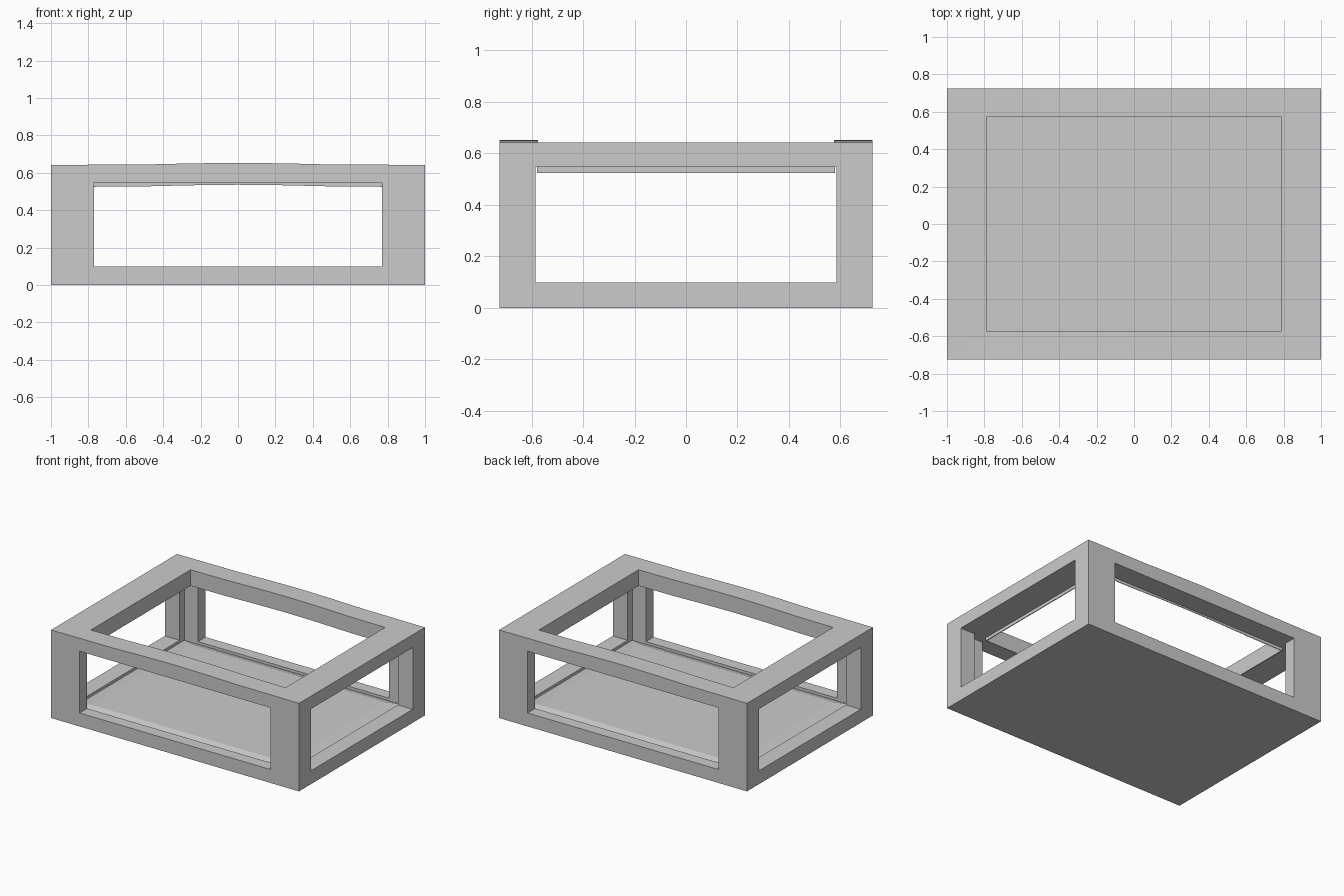
import bpy, bmesh

if "Cube" in bpy.data.objects:
    bpy.data.objects.remove(bpy.data.objects["Cube"])

SILL, WINDOW_TOP, LIP, TOP = 0.098, 0.548, 0.525, 0.642
# Height gain along the front and back rails
BOW = [(-.5, .002), (-.25, .008), (0, .011), (.25, .008), (.5, .002)]


def finish(bm, name):
    bmesh.ops.recalc_face_normals(bm, faces=bm.faces)
    mesh = bpy.data.meshes.new(name)
    bm.to_mesh(mesh)
    bm.free()
    obj = bpy.data.objects.new(name, mesh)
    bpy.context.collection.objects.link(obj)
    return obj


def prism(name, outline, z0, z1):
    bm = bmesh.new()
    face = bm.faces.new([bm.verts.new((x, y, z0)) for x, y in outline])
    ext = bmesh.ops.extrude_face_region(bm, geom=[face], use_keep_orig=True)
    verts = [g for g in ext["geom"] if isinstance(g, bmesh.types.BMVert)]
    bmesh.ops.translate(bm, verts=verts, vec=(0, 0, z1 - z0))
    return finish(bm, name)


def rect_loop(bm, hx, hy, z, bow=0):
    """Rectangle of vertices; with bow, the long sides arch upward."""
    mids = BOW if bow else []
    front = [(-hx, 0)] + mids + [(hx, 0)]
    pts = [(x, -hy, z + h * bow) for x, h in front]
    pts += [(-x, hy, z + h * bow) for x, h in front]
    return [bm.verts.new(p) for p in pts]


def bridge(bm, a, b):
    for i in range(len(a)):
        j = (i + 1) % len(a)
        bm.faces.new((a[i], a[j], b[j], b[i]))


# Base: solid floor with a shallow trough around a slightly raised panel
bm = bmesh.new()
loops = [rect_loop(bm, *p) for p in [
    (1, .725, 0), (1, .725, SILL), (.88, .638, SILL),
    (.88, .638, .078), (.787, .575, SILL)]]
for a, b in zip(loops, loops[1:]):
    bridge(bm, a, b)
bm.faces.new(loops[0])
bm.faces.new(loops[-1])
finish(bm, "base")

# L-shaped corner posts
post = [(1, .725), (1, .585), (.88, .585), (.88, .638), (.77, .638), (.77, .725)]
for sx, side in ((1, "right"), (-1, "left")):
    for sy, end in ((-1, "front"), (1, "back")):
        prism(f"post_{end}_{side}", [(x * sx, y * sy) for x, y in post],
              SILL, WINDOW_TOP)

# Top frame with a thin lip hanging around the opening
bm = bmesh.new()
loops = [rect_loop(bm, *p) for p in [
    (1, .725, TOP, 1), (.785, .574, TOP, 1), (.785, .574, LIP, 1),
    (.791, .578, LIP, 1), (.791, .578, WINDOW_TOP, .01),
    (1, .725, WINDOW_TOP, .01)]]
for a, b in zip(loops, loops[1:] + loops[:1]):
    bridge(bm, a, b)
finish(bm, "top_frame")
